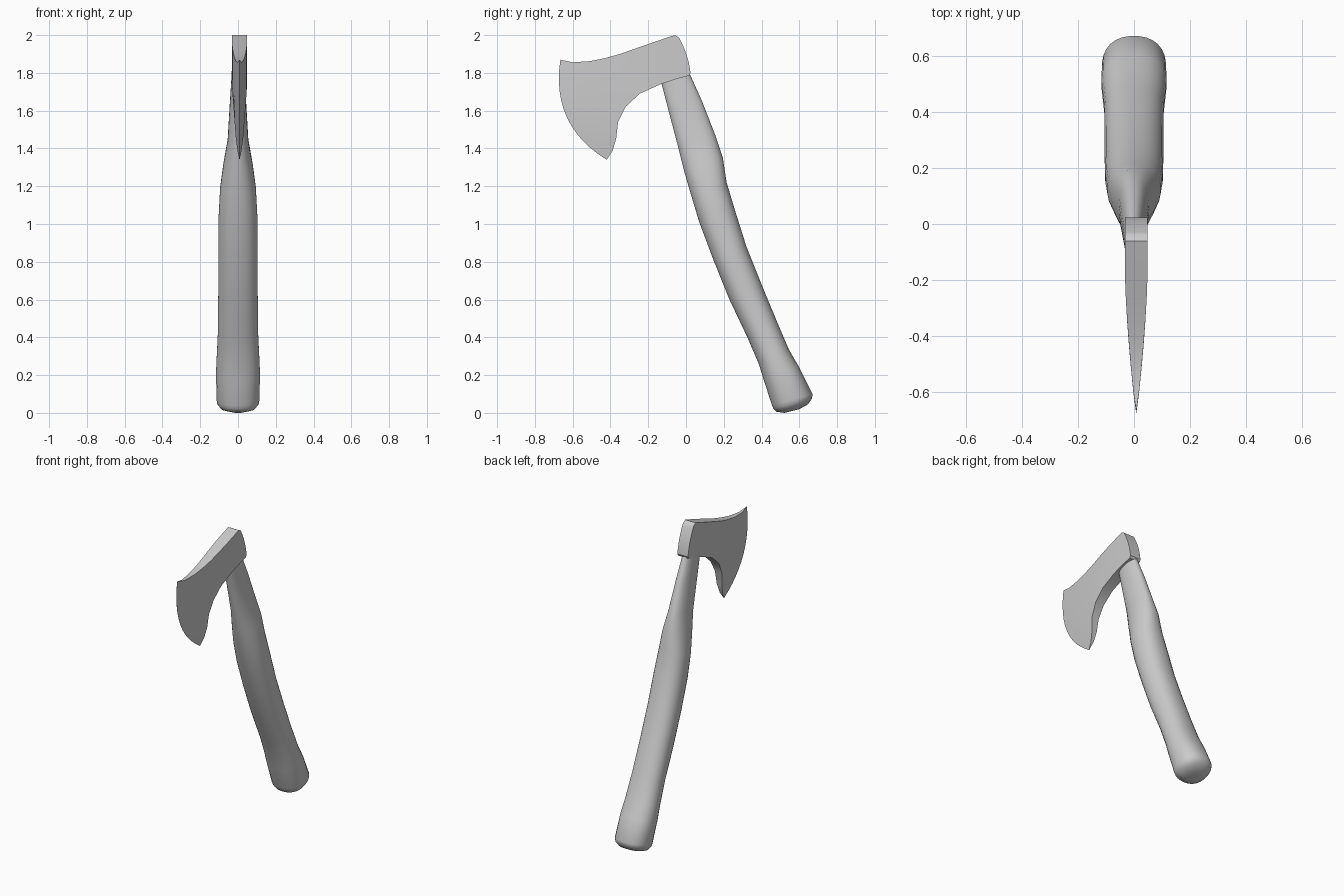
import bpy, bmesh, math
from mathutils import Vector

if "Cube" in bpy.data.objects:
    bpy.data.objects.remove(bpy.data.objects["Cube"])


def loft(name, rings, angle):
    """Skin closed rings of points into a mesh; returns object after end caps."""
    bm = bmesh.new()
    vs = [[bm.verts.new(p) for p in r] for r in rings]
    n = len(vs[0])
    for a, b in zip(vs, vs[1:]):
        for i in range(n):
            j = (i + 1) % n
            bm.faces.new((a[i], a[j], b[j], b[i]))
    # cap each end with strips, so curved ends stay clean
    for r in (vs[0], vs[-1]):
        for i in range(n // 2 - 1):
            bm.faces.new([r[i], r[i + 1], r[n - 2 - i], r[n - 1 - i]])
    bmesh.ops.dissolve_degenerate(bm, dist=1e-5, edges=bm.edges[:])
    bmesh.ops.remove_doubles(bm, verts=bm.verts[:], dist=1e-5)
    bmesh.ops.recalc_face_normals(bm, faces=bm.faces[:])
    me = bpy.data.meshes.new(name)
    bm.to_mesh(me)
    bm.free()
    ob = bpy.data.objects.new(name, me)
    bpy.context.collection.objects.link(ob)
    bpy.ops.object.select_all(action='DESELECT')
    ob.select_set(True)
    bpy.context.view_layer.objects.active = ob
    bpy.ops.object.shade_smooth_by_angle(angle=math.radians(angle))
    return ob


# Handle: front edge (y, z), back edge (y, z), half width
handle = [
    (-0.16, 1.85, -0.02, 1.90, 0.030),
    (-0.13, 1.745, 0.02, 1.795, 0.035),
    (-0.095, 1.61, 0.085, 1.65, 0.044),
    (-0.045, 1.42, 0.155, 1.47, 0.055),
    (-0.01, 1.28, 0.195, 1.35, 0.078),
    (0.025, 1.16, 0.215, 1.22, 0.095),
    (0.07, 1.01, 0.26, 1.07, 0.103),
    (0.145, 0.81, 0.32, 0.88, 0.105),
    (0.23, 0.60, 0.40, 0.68, 0.105),
    (0.325, 0.40, 0.483, 0.48, 0.106),
    (0.385, 0.26, 0.545, 0.335, 0.113),
    (0.41, 0.18, 0.60, 0.24, 0.117),
    (0.455, 0.04, 0.67, 0.10, 0.114),
    (0.463, 0.022, 0.667, 0.075, 0.109),
    (0.478, 0.006, 0.645, 0.045, 0.092),
    (0.52, 0.0, 0.60, 0.02, 0.040),
]
SIDES = 28


def power(v, e=0.88):
    return math.copysign(abs(v) ** e, v)


rings = []
for y0, z0, y1, z1, w in handle:
    front, back = Vector((0, y0, z0)), Vector((0, y1, z1))
    mid, half = (front + back) / 2, (back - front) / 2
    ring = []
    for k in range(SIDES):
        t = 2 * math.pi * (k + 0.5) / SIDES
        ring.append(mid + half * power(math.cos(t)) / power(math.cos(math.pi / SIDES))
                    + Vector((w * power(math.sin(t)), 0, 0)))
    rings.append(ring)
loft("handle", rings, 60)

# Axe head: top (y, z), bottom (y, z), forward bulge, half thickness
head = [
    (-0.038, 1.988, 0.024, 1.80, -0.010, 0.040),
    (-0.06, 2.0, 0.016, 1.785, -0.008, 0.040),
    (-0.12, 1.98, -0.05, 1.768, 0.0, 0.040),
    (-0.19, 1.956, -0.13, 1.742, 0.0, 0.040),
    (-0.27, 1.928, -0.245, 1.69, 0.005, 0.037),
    (-0.35, 1.90, -0.32, 1.62, 0.015, 0.032),
    (-0.43, 1.878, -0.36, 1.54, 0.03, 0.026),
    (-0.51, 1.862, -0.37, 1.45, 0.05, 0.019),
    (-0.60, 1.856, -0.39, 1.385, 0.075, 0.010),
    (-0.665, 1.87, -0.42, 1.34, 0.097, 0.0),
]
STEPS = 12
rings = []
for y0, z0, y1, z1, bulge, w in head:
    top, bottom = Vector((0.008, y0, z0)), Vector((0.008, y1, z1))
    d = (bottom - top).normalized()
    ahead = Vector((0, d.z, -d.y))
    column = []
    for k in range(STEPS + 1):
        v = k / STEPS
        column.append(top.lerp(bottom, v) + ahead * bulge * 4 * v * (1 - v))
    side = Vector((w, 0, 0))
    rings.append([p - side for p in column] + [p + side for p in reversed(column)])
# the cutting edge closes to a line, so its cap collapses when merged
rings[-1] = [p + Vector((0.0005 * (1 if i > STEPS else -1), 0, 0))
             for i, p in enumerate(rings[-1])]
loft("axe_head", rings, 35)
